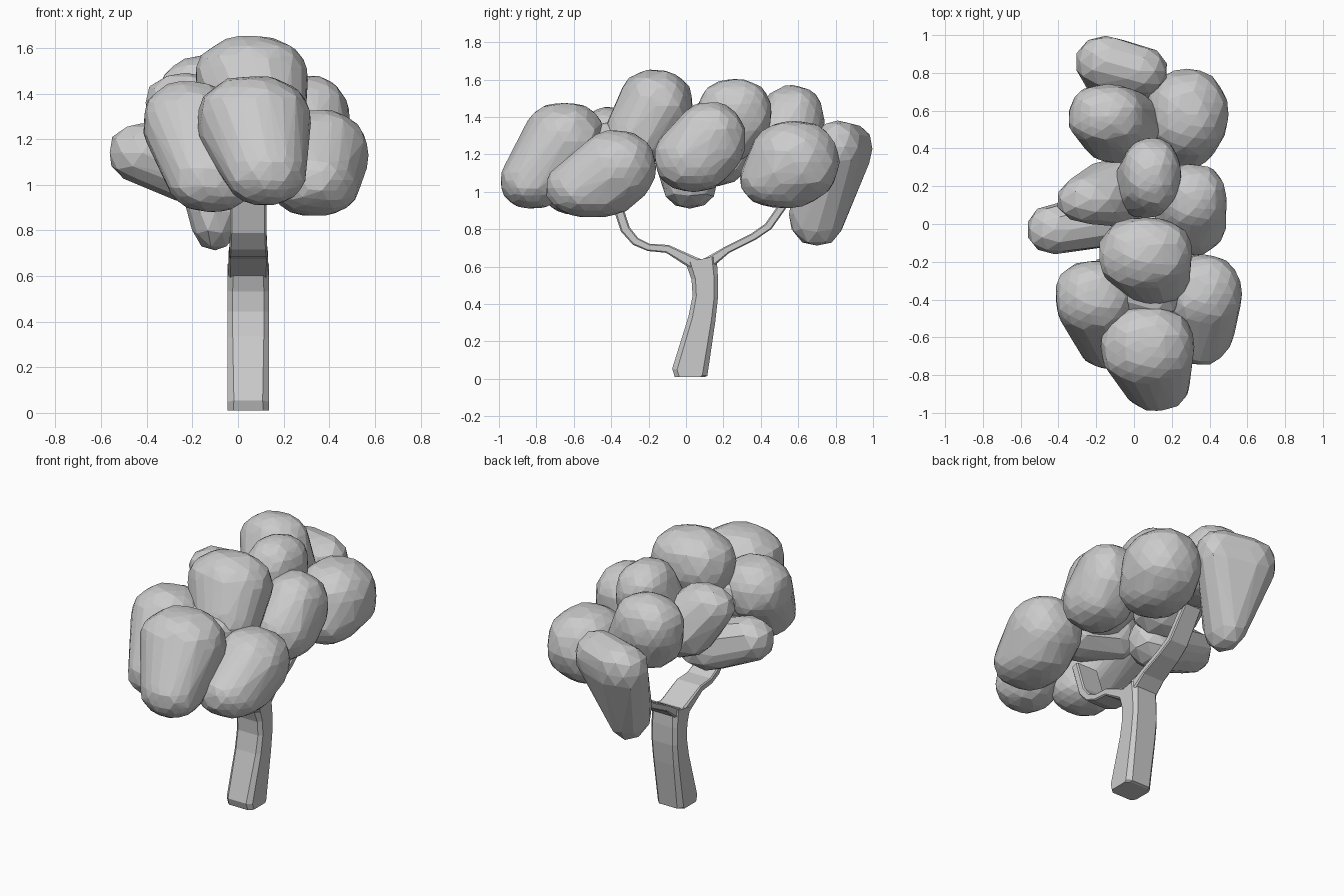
import bpy, bmesh, random
from mathutils import Vector

if "Cube" in bpy.data.objects:
    bpy.data.objects.remove(bpy.data.objects["Cube"])

random.seed(4)
CX = 0.045  # trunk centre in x


def finish(bm, name):
    bmesh.ops.recalc_face_normals(bm, faces=bm.faces)
    me = bpy.data.meshes.new(name)
    bm.to_mesh(me)
    bm.free()
    ob = bpy.data.objects.new(name, me)
    bpy.context.collection.objects.link(ob)
    return ob


def limb(name, path, w_start=0.09, w_end=0.09):
    """Sweep a chamfered rectangle along (y, z, half thickness), tapering in x."""
    bm = bmesh.new()
    rings = []
    for i, (y, z, t) in enumerate(path):
        a, b = path[max(i - 1, 0)], path[min(i + 1, len(path) - 1)]
        d = Vector((b[0] - a[0], b[1] - a[1])).normalized()
        n = Vector((d.y, -d.x))
        w = w_start + (w_end - w_start) * i / (len(path) - 1)
        c = min(w, t) * 0.3
        sec = [(w, t - c), (w - c, t), (c - w, t), (-w, t - c),
               (-w, c - t), (c - w, -t), (w - c, -t), (w, c - t)]
        rings.append([bm.verts.new((CX + u, y + n.x * v, max(z + n.y * v, 0))) for u, v in sec])
    for r, s in zip(rings, rings[1:]):
        for k in range(8):
            bm.faces.new((r[k], r[(k + 1) % 8], s[(k + 1) % 8], s[k]))
    bm.faces.new(rings[0])
    bm.faces.new(rings[-1])
    return finish(bm, name)


def clump(name, lobes, detail=3):
    """Faceted leaf mass: hull around jittered, slightly boxy lobes (x, y, z, rx, ry, rz)."""
    bm = bmesh.new()
    for x, y, z, rx, ry, rz in lobes:
        for v in bmesh.ops.create_icosphere(bm, subdivisions=detail, radius=1)["verts"]:
            boxy = sum(abs(c) ** 2.3 for c in v.co) ** (-1 / 2.3)
            k = boxy * random.uniform(0.96, 1.01)
            v.co = Vector((x + v.co.x * rx * k, y + v.co.y * ry * k, z + v.co.z * rz * k))
    res = bmesh.ops.convex_hull(bm, input=bm.verts[:])
    hull = {f for f in res["geom"] if isinstance(f, bmesh.types.BMFace)}
    bmesh.ops.delete(bm, geom=[f for f in bm.faces if f not in hull], context='FACES')
    bmesh.ops.delete(bm, geom=[v for v in bm.verts if not v.link_faces], context='VERTS')
    return finish(bm, name)


# Trunk and the two ribbon-like branches
limb("trunk", [(0.02, 0.01, 0.08), (0.02, 0.035, 0.096), (0.085, 0.32, 0.073),
               (0.103, 0.44, 0.068), (0.1, 0.54, 0.071), (0.08, 0.64, 0.085)])
limb("front_branch", [(0.1, 0.59, 0.04), (0.03, 0.625, 0.033), (-0.1, 0.695, 0.022),
                      (-0.2, 0.703, 0.02), (-0.27, 0.735, 0.023), (-0.325, 0.80, 0.026),
                      (-0.39, 1.0, 0.026)], 0.09, 0.078)
limb("back_branch", [(0.08, 0.59, 0.04), (0.135, 0.63, 0.03), (0.22, 0.69, 0.02),
                     (0.36, 0.76, 0.02), (0.44, 0.815, 0.022), (0.57, 1.0, 0.022)], 0.09, 0.06)

# Leaf clumps
CLUMPS = {
    "crown_top": [(0.06, -0.16, 1.46, 0.25, 0.2, 0.195), (0.1, -0.24, 1.31, 0.2, 0.19, 0.16)],
    "front_upper": [(0.07, -0.65, 1.27, 0.25, 0.22, 0.21), (0.12, -0.82, 1.06, 0.18, 0.17, 0.15)],
    "left_front": [(-0.21, -0.39, 1.27, 0.21, 0.2, 0.185), (-0.12, -0.6, 1.03, 0.19, 0.17, 0.15)],
    "right_front": [(0.36, -0.37, 1.13, 0.21, 0.21, 0.2), (0.34, -0.5, 1.02, 0.2, 0.25, 0.16)],
    "right_middle": [(0.31, 0.13, 1.28, 0.18, 0.19, 0.2), (0.3, 0.04, 1.18, 0.19, 0.21, 0.18)],
    "right_back": [(0.28, 0.58, 1.16, 0.22, 0.24, 0.22), (0.26, 0.52, 1.07, 0.2, 0.23, 0.16)],
    "middle_top": [(0.09, 0.26, 1.42, 0.16, 0.2, 0.185), (0.06, 0.2, 1.3, 0.17, 0.17, 0.15)],
    "back_upper": [(-0.14, 0.57, 1.38, 0.21, 0.17, 0.19), (-0.08, 0.52, 1.26, 0.22, 0.2, 0.16)],
}
for name, lobes in CLUMPS.items():
    clump(name, lobes)

# Rougher clumps on the shaded left and back sides
ROUGH = {
    "left_middle": [(-0.23, 0.13, 1.36, 0.18, 0.13, 0.13), (-0.1, 0.17, 1.2, 0.2, 0.18, 0.17)],
    "left_lower": [(-0.42, -0.03, 1.14, 0.15, 0.13, 0.13), (-0.17, 0.02, 1.06, 0.2, 0.15, 0.15)],
    "left_ridge": [(-0.1, -0.32, 1.24, 0.16, 0.16, 0.16), (0.1, -0.38, 1.22, 0.15, 0.15, 0.16)],
    "back_end": [(-0.15, 0.86, 1.23, 0.16, 0.14, 0.14), (0.03, 0.81, 1.24, 0.15, 0.13, 0.14),
                 (-0.1, 0.7, 0.88, 0.11, 0.15, 0.17)],
}
for name, lobes in ROUGH.items():
    clump(name, lobes, 2)
